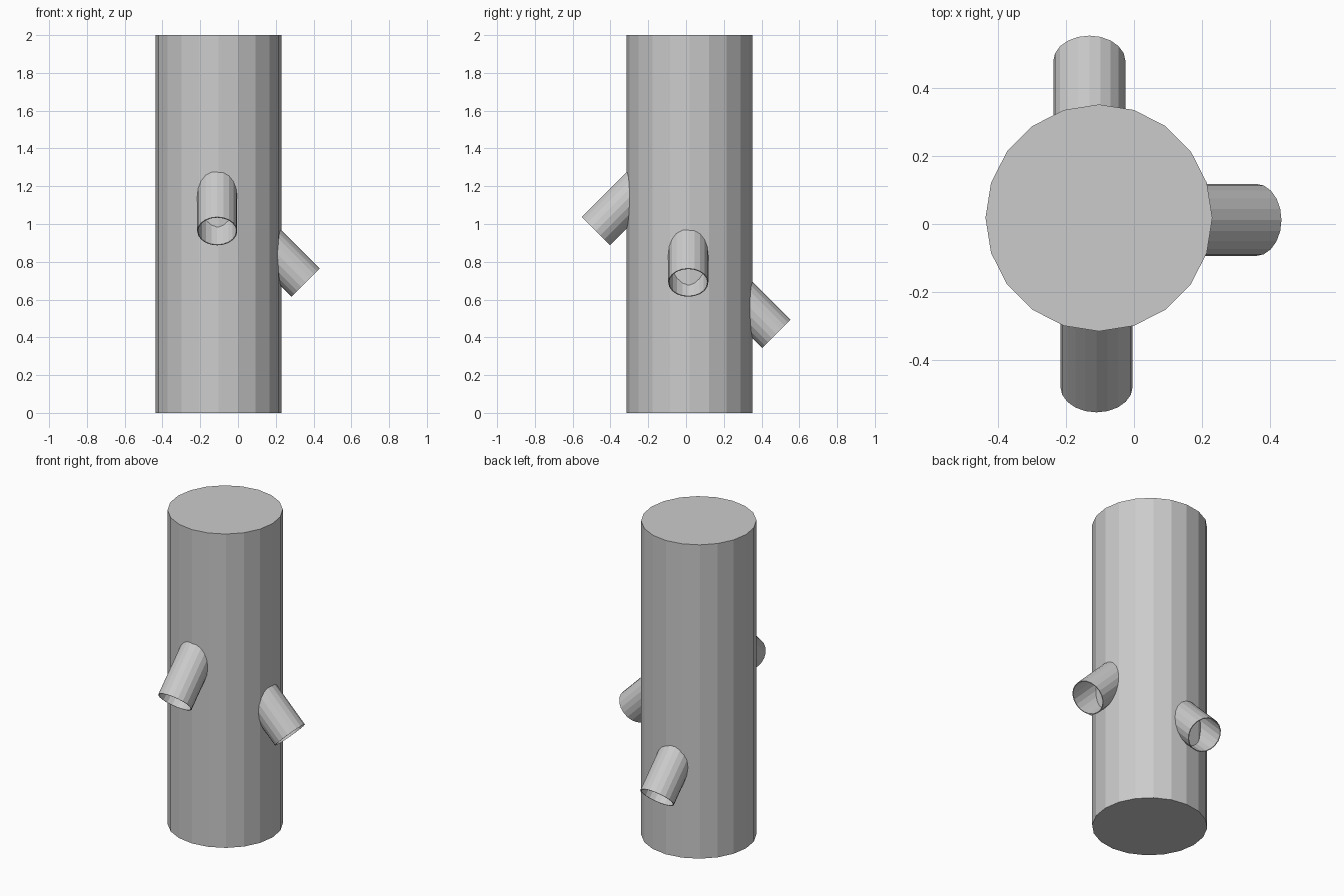
import bpy
from math import radians
from mathutils import Vector, Euler

if "Cube" in bpy.data.objects:
    bpy.data.objects.remove(bpy.data.objects["Cube"])

# Upright 20-sided post
bpy.ops.mesh.primitive_cylinder_add(vertices=20, radius=0.333, depth=2,
                                    location=(-0.103, 0.018, 1),
                                    rotation=(0, 0, radians(90)))
bpy.context.object.name = "post"


def spout(name, tip, heading, length=0.40):
    """Thin open tube leaving the post at 45 degrees downward; tip = centre of its mouth."""
    rot = Euler((0, radians(135), radians(heading)))
    axis = rot.to_matrix() @ Vector((0, 0, 1))
    bpy.ops.mesh.primitive_cylinder_add(vertices=20, radius=0.106, depth=length,
                                        end_fill_type='NOTHING',
                                        location=Vector(tip) - axis * length / 2,
                                        rotation=rot)
    tube = bpy.context.object
    tube.name = name
    wall = tube.modifiers.new("wall", 'SOLIDIFY')
    wall.thickness = 0.005
    wall.offset = -1


# Three spouts stepping down around the post
spout("front_spout", (-0.110, -0.478, 0.962), -90)
spout("right_spout", (0.358, 0.012, 0.690), 0)
spout("back_spout", (-0.131, 0.478, 0.418), 90)
